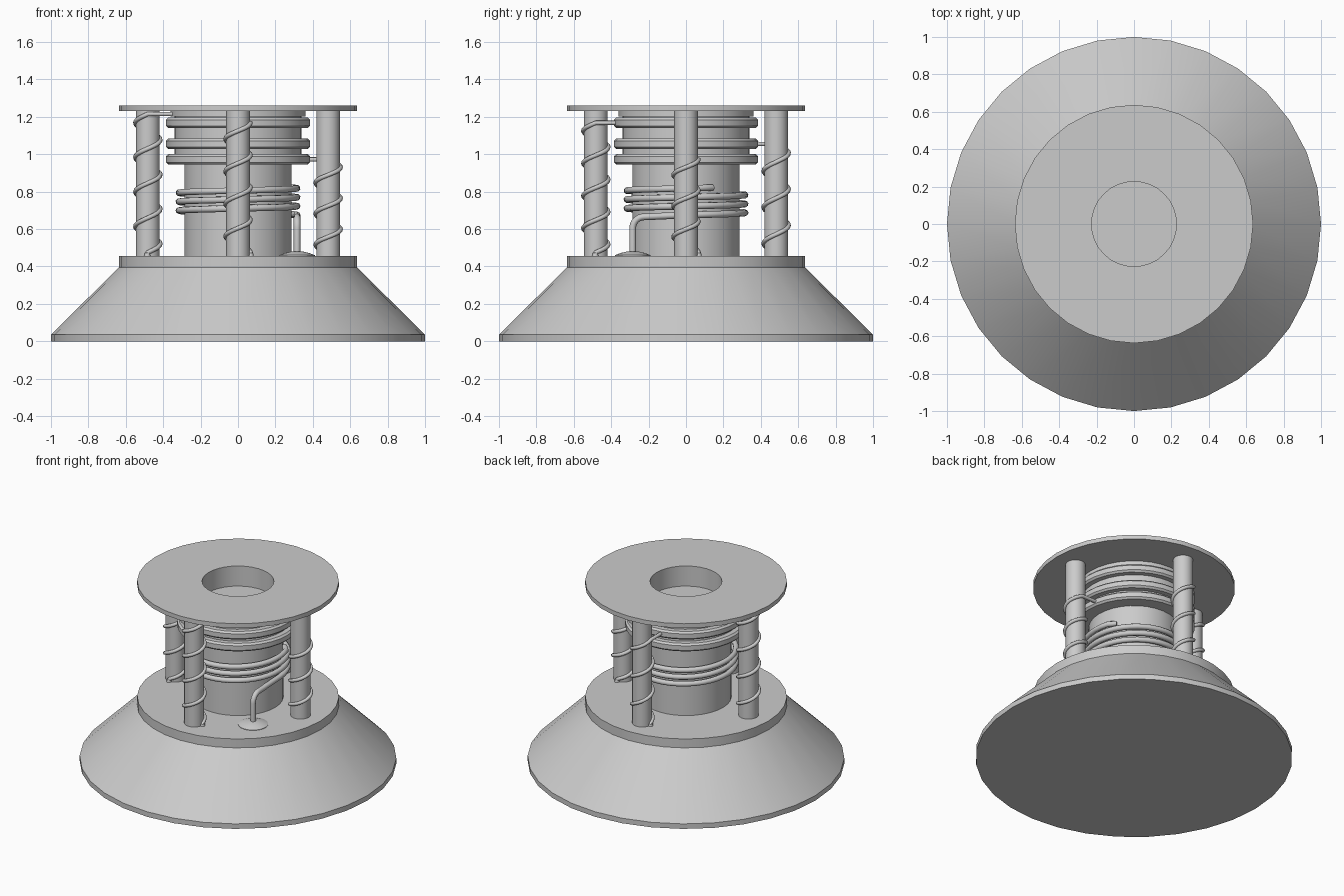
import bpy, math
from mathutils import Vector, Matrix

if "Cube" in bpy.data.objects:
    bpy.data.objects.remove(bpy.data.objects["Cube"])

SEG = 32


def smooth(ob):
    bpy.ops.object.select_all(action='DESELECT')
    ob.select_set(True)
    bpy.context.view_layer.objects.active = ob
    bpy.ops.object.shade_smooth_by_angle(angle=math.radians(30))


def lathe(name, profile, loc=(0, 0, 0), closed=False, seg=SEG):
    """Revolve (radius, z) points, bottom-outside-top order, about z."""
    verts, rows, faces = [], [], []
    for r, z in profile:
        n = 1 if r == 0 else seg
        rows.append([len(verts) + i % n for i in range(seg)])
        for i in range(n):
            a = math.tau * i / seg
            verts.append((r * math.cos(a), r * math.sin(a), z))
    pairs = list(zip(rows, rows[1:])) + ([(rows[-1], rows[0])] if closed else [])
    for lo, hi in pairs:
        for i in range(seg):
            j = (i + 1) % seg
            faces.append(list(dict.fromkeys((lo[i], lo[j], hi[j], hi[i]))))
    me = bpy.data.meshes.new(name)
    me.from_pydata(verts, [], faces)
    ob = bpy.data.objects.new(name, me)
    ob.location = loc
    bpy.context.collection.objects.link(ob)
    smooth(ob)
    return ob


def tube(name, pts, radius):
    """Round wire along a list of points."""
    cu = bpy.data.curves.new(name, 'CURVE')
    cu.dimensions = '3D'
    cu.bevel_depth = radius
    cu.bevel_resolution = 2
    cu.use_fill_caps = True
    sp = cu.splines.new('POLY')
    sp.points.add(len(pts) - 1)
    for p, co in zip(sp.points, pts):
        p.co = (*co, 1)
    ob = bpy.data.objects.new(name, cu)
    bpy.context.collection.objects.link(ob)
    return ob


def helix(r, z0, z1, start, turns, steps=24):
    n = int(turns * steps)
    return [Vector((r * math.cos(start + math.tau * turns * i / n),
                    r * math.sin(start + math.tau * turns * i / n),
                    z0 + (z1 - z0) * i / n)) for i in range(n + 1)]


# Flared base
lathe("base", [(0, 0), (1, 0), (1, 0.035), (0.637, 0.395), (0.637, 0.457), (0, 0.457)])

# Core with wider collar and a recessed well at the top
lathe("core", [(0, 0.45), (0.287, 0.45), (0.287, 0.945), (0.34, 0.945), (0.34, 1.232),
               (0.227, 1.232), (0.227, 1.12), (0, 1.12)])

# Top plate with central hole
lathe("top_plate", [(0.227, 1.23), (0.637, 1.23), (0.637, 1.26), (0.227, 1.26)], closed=True)

# Contact rings with softened edges
for i, z in enumerate((0.972, 1.055, 1.168)):
    b = 0.012
    lathe(f"ring_{i + 1}", [(0.33, z - 0.028), (0.385 - b, z - 0.028), (0.385, z - 0.028 + b),
                            (0.385, z + 0.028 - b), (0.385 - b, z + 0.028), (0.33, z + 0.028)], closed=True)
lathe("ring_4", [(0.33, 1.203), (0.36, 1.203), (0.36, 1.232), (0.33, 1.232)], closed=True)

# Posts, each wrapped by a wire that ends on its own ring
for name, ang, top, turns in (("right", 0, 0.972, 3), ("back", 90, 1.055, 3),
                              ("left", 180, 1.215, 4), ("front", 270, 1.168, 4)):
    rot = Matrix.Rotation(math.radians(ang), 3, 'Z')
    centre = Vector((0.482, 0, 0))
    lathe(f"{name}_post", [(0, 0.45), (0.063, 0.45), (0.063, 1.235), (0, 1.235)], rot @ centre)
    h = 0.067
    coil = [centre + p for p in helix(h, 0.475, top, math.pi / 2, turns)]
    path = [Vector((0.49, h, 0.45))] + coil + [Vector((0.335, h, top))]
    tube(f"{name}_post_wire", [rot @ p for p in path], 0.012)
    lathe(f"{name}_wire_foot", [(0, 0.45), (0.018, 0.45), (0.014, 0.472), (0, 0.48)],
          rot @ Vector((0.485, h, 0)), seg=12)

# Feed pipe: rises from its foot, bends, then coils around the core
px, py, bend = 0.316, -0.285, 0.06
pipe = [Vector((px, py, 0.46))]
for i in range(9):
    a = math.pi / 2 * i / 8
    pipe.append(Vector((px, py + bend * (1 - math.cos(a)), 0.665 - bend + bend * math.sin(a))))
pipe += helix(px, 0.675, 0.82, 0, 3.05, 40)
pipe.append(Vector((0.26, 0.14, 0.822)))
tube("core_coil", pipe, 0.018)

# Domed flange under the pipe
lathe("pipe_foot", [(0, 0.45), (0.095, 0.45), (0.095, 0.46), (0.065, 0.472), (0.03, 0.48), (0, 0.482)],
      (px, py, 0))
